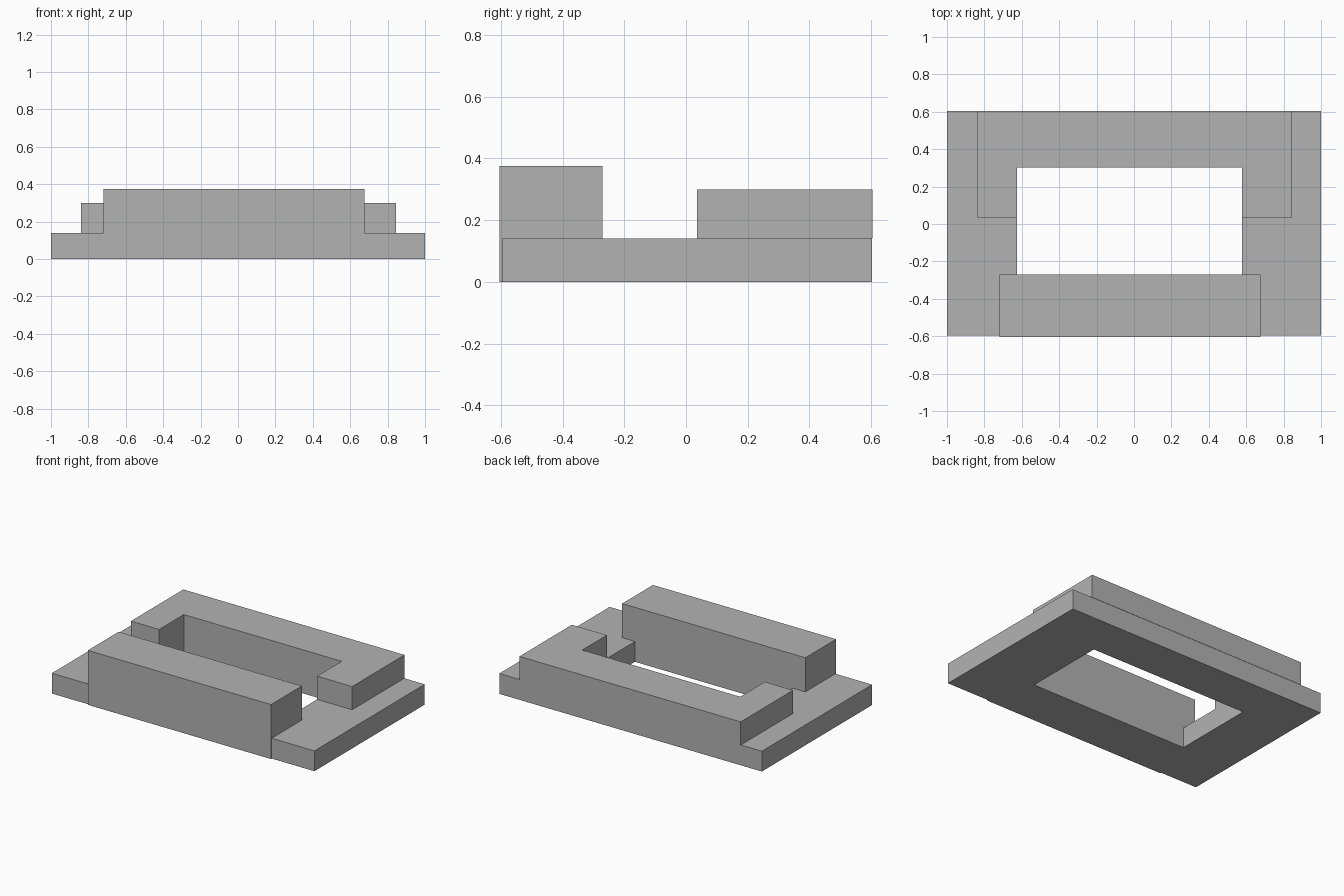
import bpy
import bmesh

cube = bpy.data.objects.get("Cube")
if cube:
    bpy.data.objects.remove(cube, do_unlink=True)

# Single flat grey
GREY = (0.45, 0.45, 0.45, 1.0)
grey = bpy.data.materials.new("plain grey")
grey.use_nodes = True
grey.diffuse_color = GREY
grey.node_tree.nodes["Principled BSDF"].inputs["Base Color"].default_value = GREY


def rectangle(x0, x1, y0, y1):
    return [(x0, y0), (x1, y0), (x1, y1), (x0, y1)]


def prism(name, outline, bottom, top, hole=None):
    """Extrude an outline upward; a hole with matching corners makes a ring."""
    bm = bmesh.new()
    outer = [bm.verts.new((x, y, bottom)) for x, y in outline]
    if hole:
        inner = [bm.verts.new((x, y, bottom)) for x, y in hole]
        count = len(outer)
        for i in range(count):
            j = (i + 1) % count
            bm.faces.new((outer[i], outer[j], inner[j], inner[i]))
    else:
        bm.faces.new(outer)
    result = bmesh.ops.extrude_face_region(bm, geom=bm.faces[:])
    raised = [v for v in result["geom"] if isinstance(v, bmesh.types.BMVert)]
    bmesh.ops.translate(bm, verts=raised, vec=(0, 0, top - bottom))
    bmesh.ops.recalc_face_normals(bm, faces=bm.faces[:])
    mesh = bpy.data.meshes.new(name)
    bm.to_mesh(mesh)
    bm.free()
    mesh.materials.append(grey)
    obj = bpy.data.objects.new(name, mesh)
    bpy.context.collection.objects.link(obj)
    return obj


# Shared extents of the courtyard opening
LEFT, RIGHT, FRONT, BACK = -0.625, 0.578, -0.27, 0.303
BASE_TOP = 0.14

# Low ring around the courtyard
prism("base_frame", rectangle(-1, 1, -0.597, 0.603), 0, BASE_TOP,
      hole=rectangle(LEFT, RIGHT, FRONT, BACK))

# U-shaped upper storey at the rear
prism("rear_upper_wing",
      [(-0.84, 0.605), (-0.84, 0.035), (LEFT, 0.035), (LEFT, BACK),
       (RIGHT, BACK), (RIGHT, 0.035), (0.845, 0.035), (0.845, 0.605)],
      BASE_TOP, 0.30)

# Tall bar along the front
prism("front_block", rectangle(-0.72, 0.675, -0.605, FRONT), 0, 0.375)
